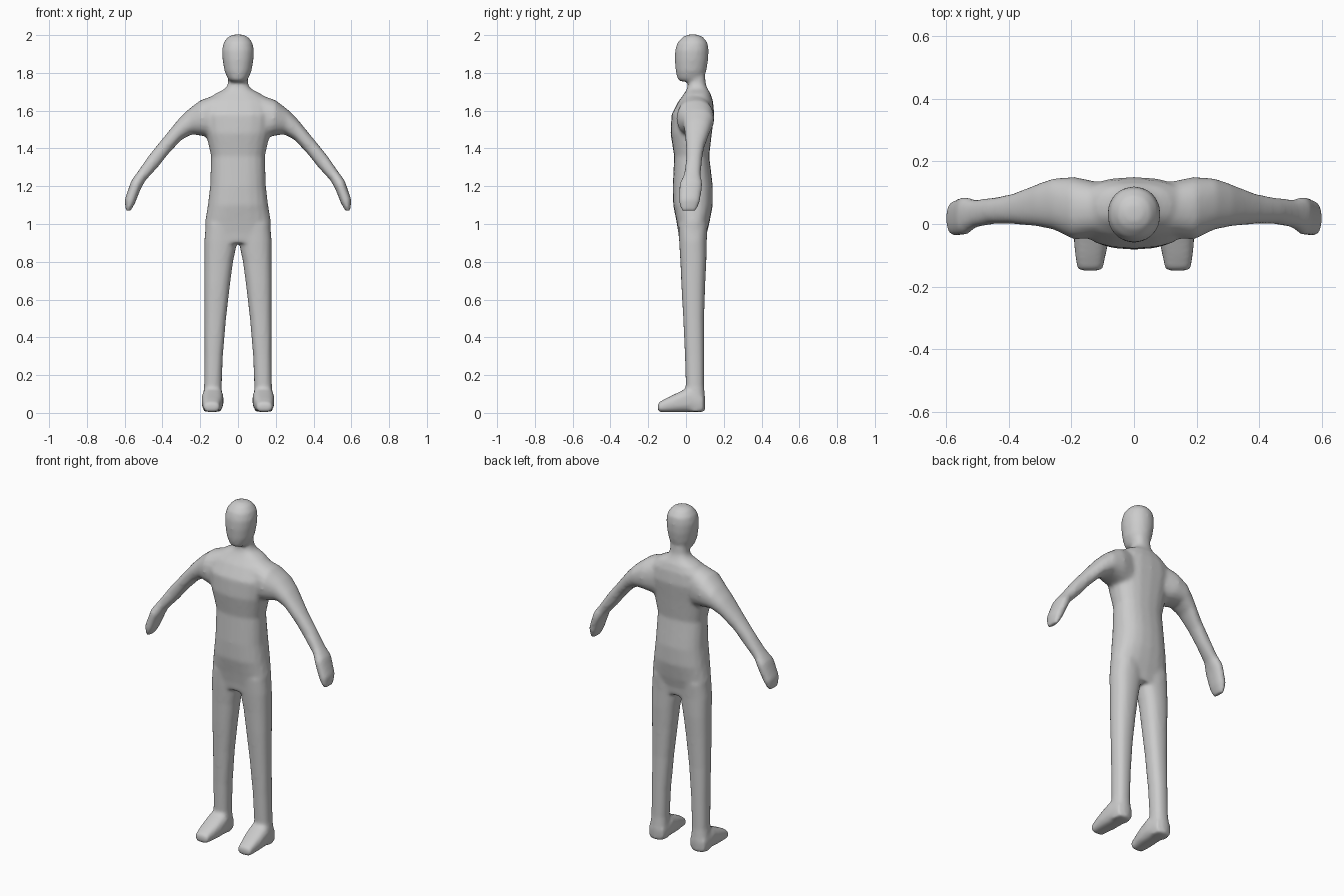
import bpy
import bmesh
from math import cos, sin, pi, copysign
from mathutils import Vector

SIDES = 20
UNIT = 0.01  # section tables are written in hundredths

default_cube = bpy.data.objects.get("Cube")
if default_cube:
    bpy.data.objects.remove(default_cube, do_unlink=True)


def soft(value, squareness):
    """Push a sine or cosine outwards so that a ring becomes a rounded box."""
    return copysign(abs(value) ** squareness, value)


def add_loft(bm, sections, squareness):
    """Skin a closed tube through sections of (centre, half axis, half axis)."""
    rings = []
    for centre, u, v in sections:
        ring = []
        for i in range(SIDES):
            angle = 2 * pi * i / SIDES
            point = centre + u * soft(cos(angle), squareness) + v * soft(sin(angle), squareness)
            ring.append(bm.verts.new(point * UNIT))
        rings.append(ring)
    for lower, upper in zip(rings, rings[1:]):
        for i in range(SIDES):
            j = (i + 1) % SIDES
            bm.faces.new((lower[i], lower[j], upper[j], upper[i]))
    bm.faces.new(rings[0])
    bm.faces.new(rings[-1])


def level_section(z, left, right, front, back):
    """Horizontal section, used for the trunk, head and legs."""
    centre = Vector(((left + right) / 2, (front + back) / 2, z))
    return centre, Vector(((right - left) / 2, 0, 0)), Vector((0, (back - front) / 2, 0))


def limb_section(side, outer, inner, front, back):
    """Section across an arm between an outer and an inner (x, z) point."""
    a = Vector((side * outer[0], 0, outer[1]))
    b = Vector((side * inner[0], 0, inner[1]))
    middle = Vector((0, (front + back) / 2, 0))
    return (a + b) / 2 + middle, (a - b) / 2, Vector((0, (back - front) / 2, 0))


def foot_section(side, y, inner, outer, height):
    """Upright section across a foot that rests on the ground."""
    centre = Vector((side * (inner + outer) / 2, y, height / 2 + 0.4))
    return centre, Vector(((outer - inner) / 2, 0, 0)), Vector((0, 0, height / 2))


# Trunk: height, half width, front, back
trunk = [
    (90, 16, -3.5, 10.5), (95, 17.5, -4, 11), (101, 17.5, -5, 12.5),
    (110, 16, -6.8, 14.2), (120, 14.8, -7, 14.2), (136, 14.3, -6.3, 12.3),
    (148, 17, -8.2, 13.7), (158, 19, -7.7, 15), (165, 17, -4, 14.3),
    (169, 12, -1, 13), (171.5, 7, 0.5, 11.5), (174, 5.3, 1, 10.5),
    (180, 5, 1.5, 10),
]

# Head: height, half width, front, back
head = [
    (175.5, 4, -3.5, 7), (177, 5.5, -4.6, 9.4), (181, 7.2, -5.5, 10.8),
    (187, 8.2, -6, 11.8), (192, 8.5, -5.8, 12), (196, 7.7, -4.6, 11.5),
    (199, 5.4, -1.8, 9), (200.3, 2.5, 1, 6),
]

# Legs: height, inner, outer, front, back
leg = [
    (100, 1, 17, -4, 11.5), (91, 0.3, 17.9, -3.7, 11), (80, 2.6, 17.9, -3, 10.8),
    (68, 4.2, 17.9, -2.5, 10.2), (50, 6.3, 17.8, -1.5, 9.6), (30, 8, 17.8, -0.6, 9.6),
    (14, 8.6, 18, -0.1, 9.6), (6, 8.2, 18.8, 0, 10.3), (0.6, 9, 18.3, 1, 10),
]

# Feet: depth, inner, outer, height
foot = [
    (9, 8.5, 18.6, 9), (1, 7.6, 19.2, 13), (-5, 8, 19.2, 10),
    (-10, 9, 18.8, 7.6), (-14.9, 10, 18, 5),
]

# Arms: outer point, inner point, front, back
arm = [
    ((9, 169.5), (10, 144), -4, 13), ((20, 165.5), (18, 146.5), -5, 15),
    ((26.5, 160.5), (24.5, 147.5), -1.8, 14.6), ((31.5, 155.5), (30, 144.5), -0.8, 12.8),
    ((40.5, 144.5), (37, 137), 0, 9.6), ((47, 136.5), (42.5, 130), 0, 8.4),
    ((52.5, 128.5), (49, 123), -1.2, 7.8), ((56.5, 123), (51.5, 118.5), -3.6, 8.8),
    ((60, 113), (54.5, 111), -3.9, 7.5), ((59.5, 107), (56.8, 107), -2.6, 5.5),
]

# Gather every closed part in one mesh
bm = bmesh.new()
add_loft(bm, [level_section(z, -w, w, f, b) for z, w, f, b in trunk], 0.82)
add_loft(bm, [level_section(z, -w, w, f, b) for z, w, f, b in head], 0.95)
for side in (-1, 1):
    add_loft(bm, [level_section(z, side * i, side * o, f, b) for z, i, o, f, b in leg], 0.85)
    add_loft(bm, [foot_section(side, *row) for row in foot], 0.7)
    add_loft(bm, [limb_section(side, *row) for row in arm], 0.88)
bmesh.ops.recalc_face_normals(bm, faces=bm.faces)

mesh = bpy.data.meshes.new("body")
bm.to_mesh(mesh)
bm.free()
body = bpy.data.objects.new("body", mesh)
bpy.context.collection.objects.link(body)

# Fuse the parts into one skin and soften the joints
fuse = body.modifiers.new("fuse", "REMESH")
fuse.mode = "VOXEL"
fuse.voxel_size = UNIT
fuse.use_smooth_shade = True
soften = body.modifiers.new("soften", "SMOOTH")
soften.factor = 0.5
soften.iterations = 8

# Single plain grey
grey = bpy.data.materials.new("plain grey")
grey.use_nodes = True
colour = (0.6, 0.6, 0.6, 1)
grey.diffuse_color = colour
grey.node_tree.nodes["Principled BSDF"].inputs["Base Color"].default_value = colour
mesh.materials.append(grey)
for polygon in mesh.polygons:
    polygon.use_smooth = True
